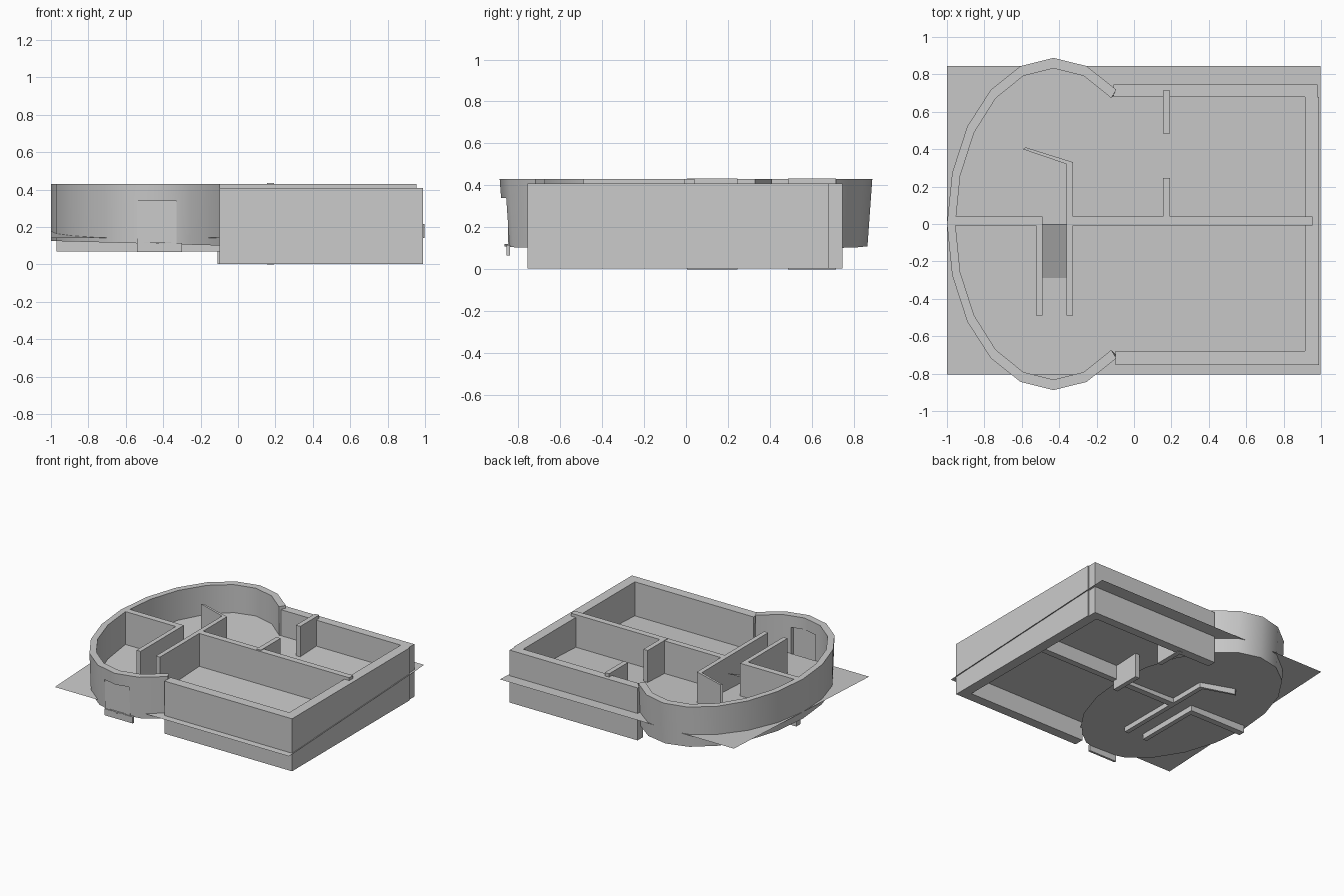
import bpy, bmesh, math
from math import cos, sin, radians

if "Cube" in bpy.data.objects:
    bpy.data.objects.remove(bpy.data.objects["Cube"])


def make(name, verts, faces):
    me = bpy.data.meshes.new(name)
    me.from_pydata(verts, [], faces)
    bm = bmesh.new()
    bm.from_mesh(me)
    bmesh.ops.recalc_face_normals(bm, faces=bm.faces)
    bm.to_mesh(me)
    bm.free()
    ob = bpy.data.objects.new(name, me)
    bpy.context.collection.objects.link(ob)
    return ob


def prism(name, outline, z0, z1):
    n = len(outline)
    verts = [(x, y, z) for z in (z0, z1) for x, y in outline]
    faces = [tuple(range(n)), tuple(range(n, 2 * n))]
    faces += [(i, (i + 1) % n, n + (i + 1) % n, n + i) for i in range(n)]
    return make(name, verts, faces)


def box(name, x0, x1, y0, y1, z0, z1):
    return prism(name, [(x0, y0), (x1, y0), (x1, y1), (x0, y1)], z0, z1)


# Outer walls of the square half: front and right side in one, back separate
prism("front_and_side_wall", [(-0.1, -0.755), (0.99, -0.755), (0.99, 0.68), (0.913, 0.68),
                              (0.913, -0.68), (-0.1, -0.68)], 0.003, 0.408)
box("back_wall", -0.11, 0.982, 0.68, 0.747, 0.003, 0.408)

# Rounded wall: open arc of a 20-sided ellipse, outer face narrower at the base
CX = -0.43


def base_z(x):
    return 0.11 - 0.027 * (x - CX)


def ring_point(deg, rx, ry, z=None):
    x = CX + rx * cos(radians(deg))
    return (x, ry * sin(radians(deg)), base_z(x) if z is None else z)


verts, faces = [], []
angles = range(54, 307, 18)
for a in angles:
    verts += [ring_point(a, 0.57, 0.865), ring_point(a, 0.57, 0.888, 0.43),
              ring_point(a, 0.525, 0.832, 0.43), ring_point(a, 0.527, 0.836)]
for i in range(len(angles) - 1):
    for k in range(4):
        j = (k + 1) % 4
        faces.append((4 * i + k, 4 * i + j, 4 * i + 4 + j, 4 * i + 4 + k))
last = 4 * (len(angles) - 1)
faces += [(0, 1, 2, 3), (last, last + 1, last + 2, last + 3)]
round_wall = make("round_wall", verts, faces)

# Entrance opening and door panel
cutter = box("entrance_cutter", -0.54, -0.33, -1.0, -0.7, 0.12, 0.34)
cutter.hide_render = True
cutter.hide_viewport = True
mod = round_wall.modifiers.new("entrance", 'BOOLEAN')
mod.object = cutter
mod.operation = 'DIFFERENCE'
mod.solver = 'EXACT'
bpy.context.view_layer.objects.active = round_wall
round_wall.select_set(True)
bpy.ops.object.modifier_apply(modifier="entrance")
bpy.ops.object.shade_smooth_by_angle(angle=radians(30))
bpy.data.objects.remove(cutter)
box("door_panel", -0.54, -0.33, -0.848, -0.838, 0.115, 0.34)
box("door_step", -0.54, -0.3, -0.855, -0.838, 0.065, 0.115)

# Elliptical base under the round part
make("round_base", [ring_point(a, 0.57, 0.865) for a in range(0, 360, 18)],
     [tuple(range(20))])

# Ground sheet, sloping up to the back
make("floor_sheet", [(-1, -0.805, 0.14), (0.998, -0.805, 0.14),
                     (0.998, 0.845, 0.215), (-1, 0.845, 0.215)], [(0, 1, 2, 3)])

# Inner walls: each outline turns a corner around the hallway
prism("left_hall_wall", [(-0.97, 0.04), (-0.97, -0.008), (-0.525, -0.008), (-0.525, -0.488),
                         (-0.49, -0.488), (-0.49, 0.04)], 0.07, 0.43)
prism("right_hall_wall", [(-0.36, -0.488), (-0.325, -0.488), (-0.325, -0.008), (0.955, -0.008),
                          (0.955, 0.04), (-0.325, 0.04), (-0.325, 0.33), (-0.58, 0.41),
                          (-0.595, 0.4), (-0.36, 0.32)], 0.07, 0.43)

# Sloping sheet in the hallway, seen as a darker patch from above
make("hall_ramp", [(-0.49, -0.29, 0.165), (-0.36, -0.29, 0.165),
                   (-0.36, 0.0, 0.3), (-0.49, 0.0, 0.3)], [(0, 1, 2, 3)])

# Short partitions either side of a doorway
for name, y0, y1 in (("inner_partition", 0.005, 0.245), ("outer_partition", 0.485, 0.715)):
    box(name, 0.155, 0.192, y0, y1, 0, 0.434)
